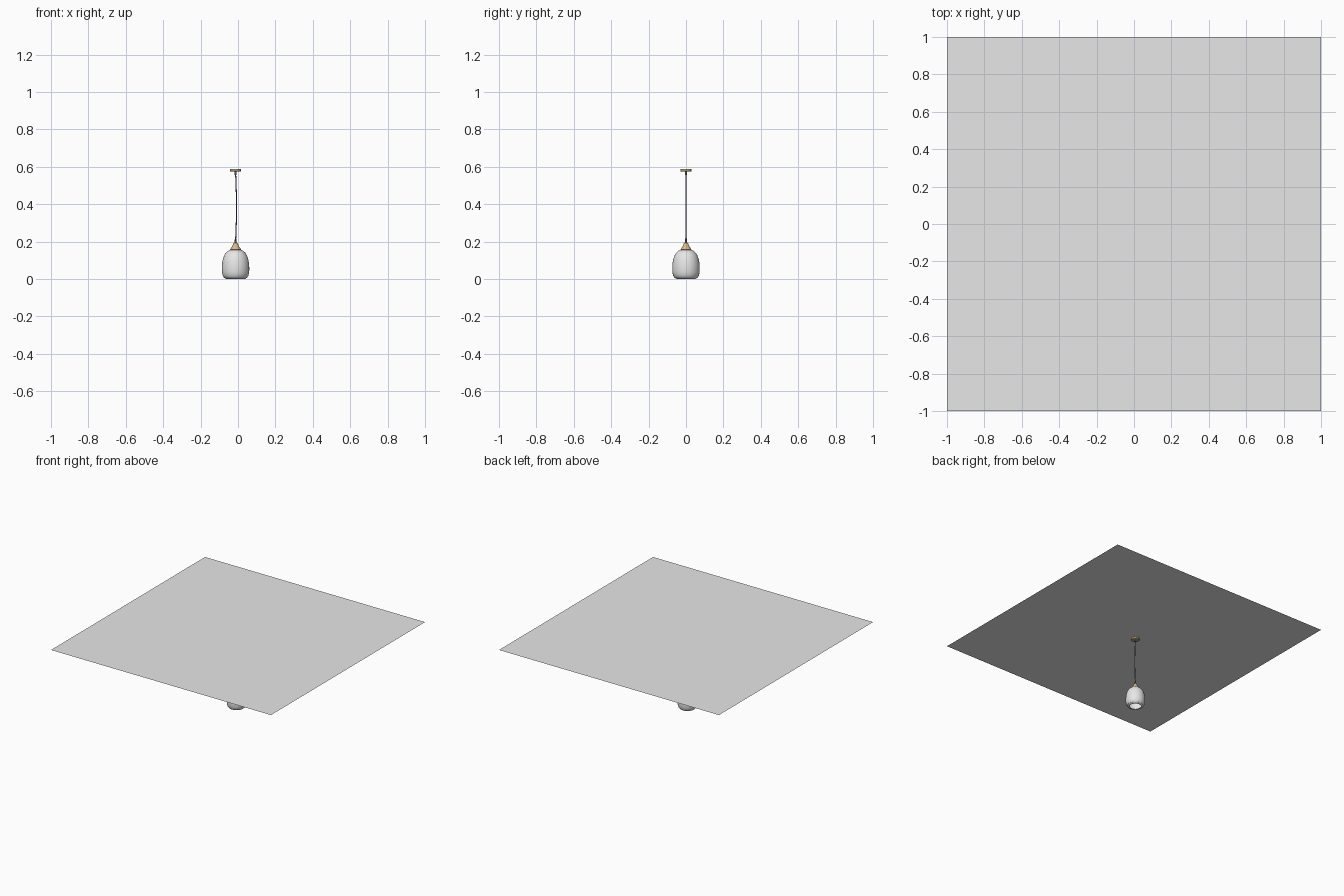
import bpy, bmesh, math

if "Cube" in bpy.data.objects:
    bpy.data.objects.remove(bpy.data.objects["Cube"])

CX = -0.013      # lamp axis
CEIL = 0.59      # ceiling height


def mat(name, rgb):
    m = bpy.data.materials.new(name)
    m.diffuse_color = (*rgb, 1)
    m.use_nodes = True
    m.node_tree.nodes["Principled BSDF"].inputs["Base Color"].default_value = m.diffuse_color
    return m


white = mat("white", (0.8, 0.8, 0.8))
wood = mat("tan_wood", (0.66, 0.47, 0.25))
dark = mat("dark_grey", (0.12, 0.12, 0.13))


def lathe(name, profile, material, steps=48):
    """Spin a (radius, z) profile round the lamp axis."""
    bm = bmesh.new()
    vs = [bm.verts.new((r, 0, z)) for r, z in profile]
    es = [bm.edges.new(p) for p in zip(vs, vs[1:])]
    bmesh.ops.spin(bm, geom=vs + es, axis=(0, 0, 1), cent=(0, 0, 0),
                   angle=2 * math.pi, steps=steps, use_duplicate=False)
    bmesh.ops.remove_doubles(bm, verts=bm.verts, dist=1e-5)
    bmesh.ops.recalc_face_normals(bm, faces=bm.faces)
    me = bpy.data.meshes.new(name)
    bm.to_mesh(me)
    bm.free()
    me.materials.append(material)
    ob = bpy.data.objects.new(name, me)
    ob.location.x = CX
    bpy.context.collection.objects.link(ob)
    bpy.ops.object.select_all(action='DESELECT')
    ob.select_set(True)
    bpy.context.view_layer.objects.active = ob
    bpy.ops.object.shade_smooth_by_angle(angle=math.radians(35))
    return ob


# ceiling panel
bpy.ops.mesh.primitive_plane_add(size=2, location=(0, 0, CEIL))
ceiling = bpy.context.object
ceiling.name = "ceiling"
ceiling.data.materials.append(white)

# shade: outer wall, rolled lower lip, inner wall
outer = [(0.043, 0.0), (0.053, 0.002), (0.062, 0.008), (0.068, 0.017), (0.072, 0.032),
         (0.0735, 0.05), (0.073, 0.07), (0.071, 0.09), (0.067, 0.11), (0.060, 0.128),
         (0.051, 0.142), (0.040, 0.151), (0.028, 0.157), (0.018, 0.160)]
inner = [(max(r - 0.003, 0.01), z - 0.003) for r, z in outer[:0:-1]]
inner[-1] = (0.052, 0.005)
lathe("shade", outer + inner + [(0.043, 0.003), (0.043, 0.0)], white)

# wooden cap on top of the shade
lathe("shade_cap", [(0, 0.150), (0.026, 0.154), (0.029, 0.157), (0.026, 0.164),
                    (0.020, 0.172), (0.015, 0.182), (0.012, 0.190), (0.009, 0.194),
                    (0, 0.195)], wood)

# ceiling rose
lathe("ceiling_rose", [(0, 0.575), (0.027, 0.575), (0.030, 0.578), (0.030, CEIL - 0.001),
                       (0, CEIL - 0.001)], wood)

# cord grips at both ends
lathe("upper_grip", [(0, 0.556), (0.004, 0.556), (0.006, 0.562), (0.006, 0.576), (0, 0.576)], dark, 20)
lathe("lower_grip", [(0, 0.193), (0.006, 0.193), (0.005, 0.204), (0.004, 0.218), (0, 0.218)], dark, 20)

# cord, bowing very slightly sideways
cu = bpy.data.curves.new("cord", 'CURVE')
cu.dimensions = '3D'
cu.bevel_depth = 0.003
cu.bevel_resolution = 3
sp = cu.splines.new('POLY')
N = 16
sp.points.add(N)
for i in range(N + 1):
    t = i / N
    sp.points[i].co = (CX + 0.005 * math.sin(math.pi * t), 0, 0.2 + 0.37 * t, 1)
cu.materials.append(dark)
bpy.context.collection.objects.link(bpy.data.objects.new("cord", cu))
